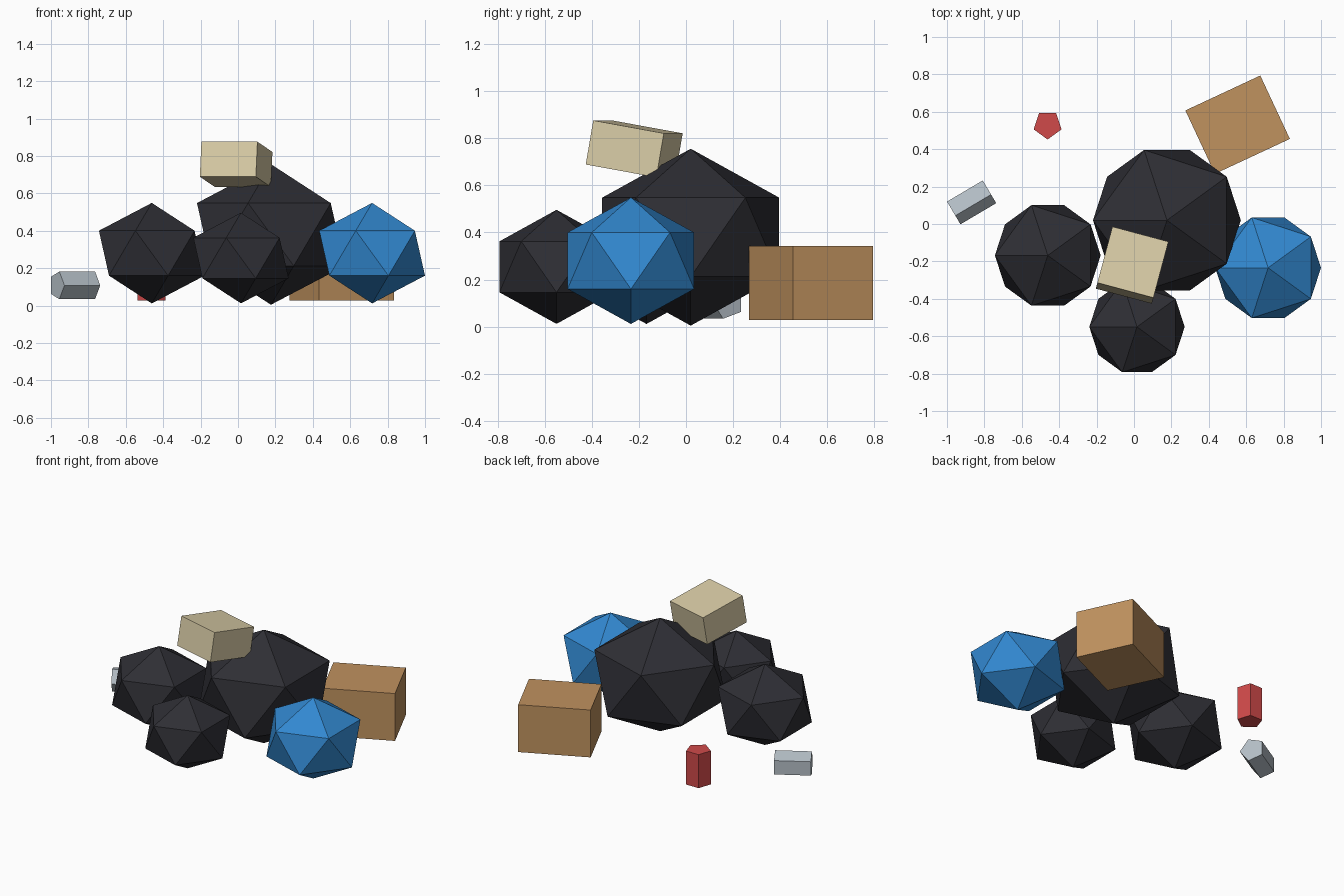
import bpy, bmesh, math
from mathutils import Matrix

if "Cube" in bpy.data.objects:
    bpy.data.objects.remove(bpy.data.objects["Cube"])


def material(name, r, g, b):
    m = bpy.data.materials.new(name)
    lin = [((c / 255 + 0.055) / 1.055) ** 2.4 for c in (r, g, b)]
    m.diffuse_color = (*lin, 1)
    m.use_nodes = True
    m.node_tree.nodes["Principled BSDF"].inputs["Base Color"].default_value = m.diffuse_color
    return m


BLACK = material("black plastic", 46, 46, 52)
BLUE = material("blue plastic", 50, 136, 208)
BROWN = material("brown cardboard", 192, 146, 95)
TAN = material("pale cardboard", 217, 204, 166)
RED = material("red tin", 208, 74, 74)
GREY = material("grey tin", 180, 190, 198)


def finish(name, bm, mat, loc, rot=(0, 0, 0)):
    bmesh.ops.recalc_face_normals(bm, faces=bm.faces)
    me = bpy.data.meshes.new(name)
    bm.to_mesh(me)
    bm.free()
    me.materials.append(mat)
    ob = bpy.data.objects.new(name, me)
    ob.location = loc
    ob.rotation_euler = [math.radians(a) for a in rot]
    bpy.context.collection.objects.link(ob)


# Slightly squashed low-poly bag
def bag(name, mat, radius, loc):
    bm = bmesh.new()
    bmesh.ops.create_icosphere(bm, subdivisions=1, radius=radius)
    bmesh.ops.scale(bm, vec=(1, 1, 0.85), verts=bm.verts)
    finish(name, bm, mat, loc, (0, 0, 180))


def box(name, mat, size, loc, rot):
    bm = bmesh.new()
    bmesh.ops.create_cube(bm, size=1, matrix=Matrix.Diagonal((*size, 1)))
    finish(name, bm, mat, loc, rot)


# Five-sided can with one corner along local +x
def can(name, mat, radius, length, loc, rot):
    bm = bmesh.new()
    ring = [bm.verts.new((radius * math.cos(math.tau * i / 5),
                          radius * math.sin(math.tau * i / 5), -length / 2))
            for i in range(5)]
    base = bm.faces.new(ring)
    top = bmesh.ops.extrude_face_region(bm, geom=[base], use_keep_orig=True)["geom"]
    bmesh.ops.translate(bm, vec=(0, 0, length),
                        verts=[v for v in top if isinstance(v, bmesh.types.BMVert)])
    finish(name, bm, mat, loc, rot)


# Heap of bags
bag("large_bag", BLACK, 0.442, (0.176, 0.02, 0.38))
bag("left_bag", BLACK, 0.316, (-0.461, -0.168, 0.28))
bag("front_bag", BLACK, 0.285, (0.016, -0.55, 0.254))
bag("blue_bag", BLUE, 0.316, (0.717, -0.234, 0.28))

# Cardboard boxes, one on the floor and one tilted on top of the heap
box("floor_box", BROWN, (0.442, 0.374, 0.314), (0.554, 0.531, 0.185), (0, 0, 25))
box("top_box", TAN, (0.31, 0.315, 0.19), (-0.01, -0.22, 0.755), (-10, 0, -15))

# Standing and lying cans
can("standing_can", RED, 0.078, 0.222, (-0.462, 0.53, 0.139), (0, 0, -90))
can("lying_can", GREY, 0.078, 0.222, (-0.872, 0.122, 0.108), (90, 0, -59.4))
